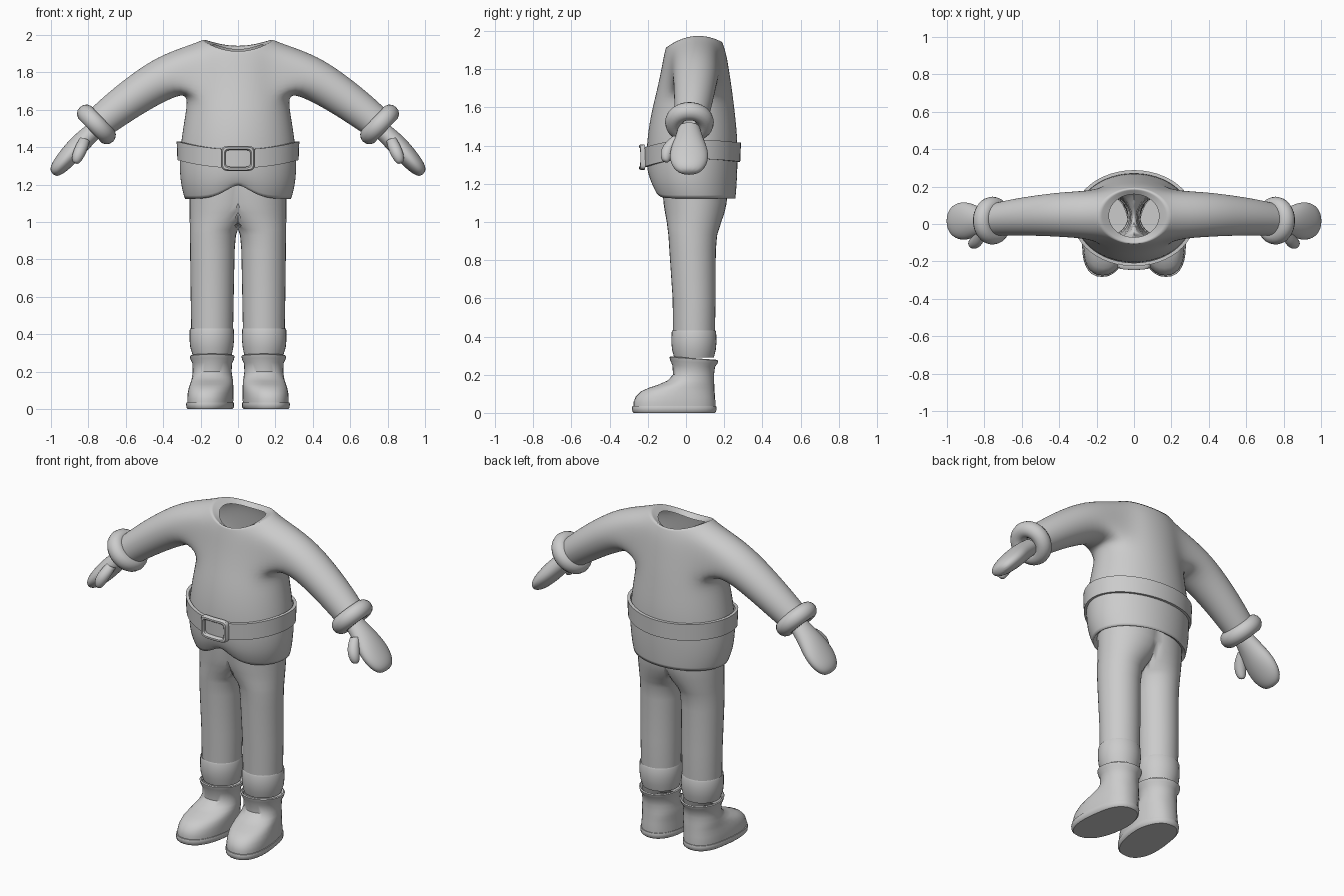
import bpy, bmesh
from math import sin, cos, pi, radians
from mathutils import Vector

if "Cube" in bpy.data.objects:
    bpy.data.objects.remove(bpy.data.objects["Cube"])


def finish(name, bm, mirror=False, sub=0, angle=40):
    bmesh.ops.recalc_face_normals(bm, faces=bm.faces)
    me = bpy.data.meshes.new(name)
    bm.to_mesh(me)
    bm.free()
    ob = bpy.data.objects.new(name, me)
    bpy.context.collection.objects.link(ob)
    bpy.ops.object.select_all(action='DESELECT')
    ob.select_set(True)
    bpy.context.view_layer.objects.active = ob
    if sub:
        bpy.ops.object.shade_smooth()
    else:
        bpy.ops.object.shade_smooth_by_angle(angle=radians(angle))
    if mirror:
        ob.modifiers.new("mirror", 'MIRROR')
    if sub:
        m = ob.modifiers.new("subsurf", 'SUBSURF')
        m.levels = m.render_levels = sub
    return ob


def skin(bm, a, b, closed=True):
    n = len(a)
    for i in range(n if closed else n - 1):
        j = (i + 1) % n
        bm.faces.new((a[i], a[j], b[j], b[i]))


def loft(name, rings, cap=False, loop=False, **kw):
    bm = bmesh.new()
    vs = [[bm.verts.new(p) for p in r] for r in rings]
    for a, b in zip(vs, vs[1:]):
        skin(bm, a, b)
    if loop:
        skin(bm, vs[-1], vs[0])
    if cap:
        bm.faces.new(vs[-1])
    # open the wall where a half meets its mirror image
    wall = [f for f in bm.faces if all(abs(v.co.x) < 1e-5 for v in f.verts)]
    bmesh.ops.delete(bm, geom=wall, context='FACES')
    return finish(name, bm, **kw)


def power(v, p):
    return (1 if v >= 0 else -1) * abs(v) ** (2 / p)


def flat_ring(z, cx, rx, yf, yb, n=32, p=2, tilt=0, toe=0, clamp=False):
    pts = []
    for i in range(n):
        t = 2 * pi * i / n
        y = (yf + yb) / 2 + (yb - yf) / 2 * power(sin(t), p)
        x = cx + rx * power(cos(t), p) - toe * min(y, 0)
        pts.append((max(x, 0) if clamp else x, y, z - tilt * sin(t)))
    return pts


def arm_ring(c, d, ry, rn, n=12):
    d = Vector(d).normalized()
    up = Vector((-d.z, 0, d.x)).normalized()
    side = up.cross(d).normalized()
    if side.y < 0:
        side = -side
    return [Vector(c) + side * ry * cos(2 * pi * i / n) + up * rn * sin(2 * pi * i / n)
            for i in range(n)]


# Tunic: half body cage with a sleeve grown from the side opening
# rows: z, half width, front y, back y, lift at the sides, back lift
rows = [(1.14, .265, -.14, .235, 0, 0), (1.122, .285, -.168, .26, 0, 0),
        (1.20, .308, -.200, .267, 0, 0), (1.32, .316, -.210, .272, 0, 0),
        (1.45, .303, -.203, .270, 0, 0), (1.57, .283, -.183, .257, 0, 0),
        (1.67, .268, -.158, .245, 0, 0), (1.77, .262, -.135, .230, .03, 0),
        (1.86, .245, -.118, .212, .085, .02), (1.912, .185, -.106, .19, .05, .03),
        (1.89, .135, -.072, .160, .045, .03)]
notch = {0: .095, 1: .085, 2: .06, 3: .01}
bm = bmesh.new()
vcrease = bm.verts.layers.float.new('crease_vert')
ecrease = bm.edges.layers.float.new('crease_edge')
grid = []
for r, (z, rx, yf, yb, lift, back) in enumerate(rows):
    line = []
    for k in range(-4, 5):
        t = k * pi / 8
        x = 0 if abs(k) == 4 else rx * 1.02 * cos(t)
        y = (yf + yb) / 2 + (yb - yf) / 2 * 1.02 * sin(t)
        zz = z + lift * cos(t) ** 2 + back * (1 + sin(t)) / 2
        if k == -4:
            zz += notch.get(r, 0)
        if k == -3 and r < 2:
            zz += .012
        line.append(bm.verts.new((x, y, zz)))
    grid.append(line)
for r in range(len(rows) - 1):
    for k in range(8):
        if r in (6, 7) and 2 <= k < 6:
            continue
        bm.faces.new((grid[r][k], grid[r][k + 1], grid[r + 1][k + 1], grid[r + 1][k]))
for r in (1, 9):
    for a, b in zip(grid[r], grid[r][1:]):
        bm.edges.get((a, b))[ecrease] = .9
grid[1][0][vcrease] = 1
prev = [grid[7][6]] + [grid[8][k] for k in (6, 5, 4, 3, 2)] + [grid[7][2]] \
    + [grid[6][k] for k in (2, 3, 4, 5, 6)]
for c, d, ry, rn in [((.37, .052, 1.787), (.85, 0, -.52), .126, .122),
                     ((.53, .045, 1.69), (.82, 0, -.57), .112, .109),
                     ((.66, .035, 1.595), (.77, 0, -.64), .1, .1),
                     ((.765, .022, 1.51), (.7, 0, -.7), .088, .088)]:
    ring = [bm.verts.new(p) for p in arm_ring(c, d, ry, rn)]
    skin(bm, prev, ring)
    prev = ring
finish("tunic", bm, mirror=True, sub=2)

# Sleeve cuffs
bm = bmesh.new()
rings = []
d = Vector((.72, 0, -.69))
for i in range(14):
    a = 2 * pi * i / 14
    R = .081 + .047 * cos(a)
    c = Vector((.757, .018, 1.522)) + d * .049 * sin(a)
    rings.append(arm_ring(c, d, R, R, 32))
bm.free()
loft("sleeve_cuff", rings, loop=True, mirror=True)

# Mittens and thumbs
d = (.66, 0, -.75)
loft("mitten", [arm_ring((x, .016, z), d, ry, rn) for x, z, ry, rn in
                [(.77, 1.49, .06, .05), (.835, 1.43, .08, .056), (.885, 1.375, .104, .057),
                 (.93, 1.325, .106, .052), (.968, 1.283, .085, .043), (.99, 1.255, .045, .022)]],
     cap=True, mirror=True, sub=2)
loft("thumb", [arm_ring(c, (.3, -.25, -.9), r, r, 8) for c, r in
               [((.82, -.045, 1.44), .03), ((.833, -.08, 1.405), .037),
                ((.853, -.103, 1.36), .037), ((.866, -.108, 1.325), .026),
                ((.869, -.108, 1.313), .012)]],
     cap=True, mirror=True, sub=2)


# Belt: dips at the front, slightly lower at the back
def belt_ring(dz, grow):
    pts = []
    for x, y, s in flat_ring(0, 0, .328 + grow, -.226 - grow, .288 + grow, 48, tilt=-1):
        z = 1.381 - (.043 if s < 0 else .016) * s * s
        pts.append((x, y, z + dz))
    return pts


loft("belt", [belt_ring(*q) for q in [(-.05, -.022), (-.05, -.004), (.05, 0), (.05, -.018)]],
     loop=True)


# Belt buckle: rounded frame bent to the belly
def buckle_ring(w, h, y):
    return [(w * power(cos(t), 6), y + 1.2 * (w * power(cos(t), 6)) ** 2,
             1.34 + h * power(sin(t), 6)) for t in [2 * pi * i / 48 for i in range(48)]]


loft("buckle", [buckle_ring(*q) for q in
                [(.089, .067, -.222), (.089, .067, -.238), (.083, .061, -.246),
                 (.073, .051, -.246), (.067, .045, -.238), (.067, .045, -.222)]], loop=True)

# Trousers: one leg, joined to its mirror above the crotch
loft("trousers", [flat_ring(*q, clamp=True) for q in
                  [(1.2, .06, .2, -.125, .22), (1.1, .07, .19, -.118, .213),
                   (1.05, .085, .174, -.11, .202), (1.0, .108, .15, -.101, .185),
                   (.96, .127, .13, -.096, .172), (.93, .134, .123, -.092, .163),
                   (.85, .137, .119, -.087, .156), (.6, .138, .115, -.07, .155),
                   (.43, .138, .112, -.068, .152), (.29, .138, .105, -.06, .145)]],
     mirror=True)

# Bands above the boots
loft("leg_band", [flat_ring(*q) for q in
                  [(.425, .14, .108, -.065, .148), (.432, .14, .115, -.072, .155),
                   (.424, .14, .118, -.075, .158), (.37, .14, .119, -.077, .16),
                   (.33, .14, .115, -.073, .156), (.29, .138, .105, -.062, .146)]],
     mirror=True)

# Boots
loft("boot", [flat_ring(z, cx, rx, yf, yb, 32, p, tilt, toe) for z, cx, rx, yf, yb, p, tilt, toe in
              [(.275, .138, .104, -.068, .148, 2, .008, 0),
               (.287, .138, .114, -.08, .162, 2, .009, 0),
               (.283, .138, .12, -.087, .169, 2, .009, 0),
               (.265, .138, .116, -.082, .164, 2, .008, 0),
               (.245, .138, .106, -.071, .152, 2, .004, 0),
               (.2, .138, .104, -.068, .147, 2, 0, .05),
               (.17, .138, .108, -.095, .147, 2.1, 0, .08),
               (.15, .138, .112, -.14, .148, 2.2, 0, .1),
               (.133, .138, .114, -.19, .149, 2.3, 0, .1),
               (.113, .139, .117, -.236, .15, 2.3, 0, .1),
               (.085, .141, .119, -.264, .152, 2.3, 0, .1),
               (.055, .142, .12, -.275, .154, 2.3, 0, .1),
               (.03, .142, .119, -.275, .154, 2.3, 0, .1)]], mirror=True)

# Boot soles
loft("boot_sole", [flat_ring(z, .143, .123 + g, -.281 - g, .158 + g, 32, 2.3, 0, .1)
                   for z, g in [(.036, -.008), (.036, 0), (.026, .002), (.008, 0), (0, -.008)]],
     cap=True, mirror=True)
